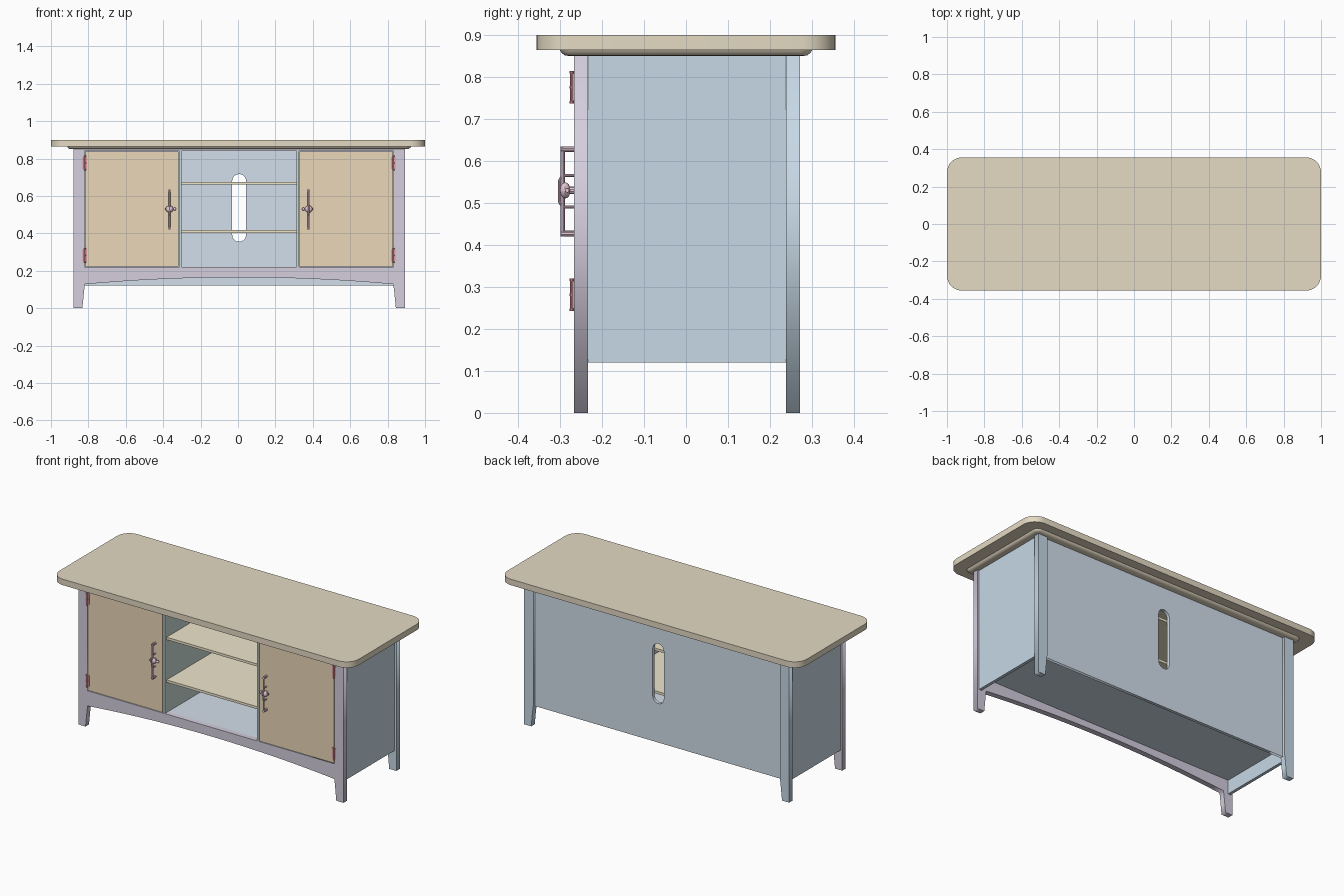
import bpy, bmesh, math
from mathutils import Vector

if "Cube" in bpy.data.objects:
    bpy.data.objects.remove(bpy.data.objects["Cube"])

CX = 0.006  # cabinet centre line


def material(name, rgb):
    m = bpy.data.materials.new(name)
    m.diffuse_color = (*rgb, 1)
    m.use_nodes = True
    m.node_tree.nodes["Principled BSDF"].inputs["Base Color"].default_value = m.diffuse_color
    return m


TAN = material("top_wood", (0.78, 0.70, 0.55))
DOOR = material("door_wood", (0.83, 0.68, 0.48))
FRAME = material("frame_paint", (0.66, 0.62, 0.73))
BLUE = material("panel_blue", (0.57, 0.69, 0.79))
BACK = material("back_blue", (0.65, 0.74, 0.83))
GREEN = material("divider_green", (0.60, 0.72, 0.68))
SHELF = material("shelf_wood", (0.86, 0.79, 0.60))
RED = material("hinge_red", (0.75, 0.32, 0.36))
PINK = material("handle_pink", (0.80, 0.58, 0.68))


def add(name, bm, mat, smooth=False):
    bmesh.ops.recalc_face_normals(bm, faces=bm.faces)
    me = bpy.data.meshes.new(name)
    bm.to_mesh(me)
    bm.free()
    me.materials.append(mat)
    ob = bpy.data.objects.new(name, me)
    bpy.context.collection.objects.link(ob)
    if smooth:
        bpy.context.view_layer.objects.active = ob
        ob.select_set(True)
        bpy.ops.object.shade_smooth_by_angle(angle=math.radians(35))
        ob.select_set(False)
    return ob


def box(name, x, y, z, mat):
    """Box from ranges; x is measured from the cabinet centre."""
    bm = bmesh.new()
    bmesh.ops.create_cube(bm, size=1)
    for v in bm.verts:
        v.co = [(r[0] + r[1]) / 2 + c * abs(r[1] - r[0]) for r, c in zip((x, y, z), v.co)]
        v.co.x += CX
    return add(name, bm, mat)


def plate(name, loops, y, mat):
    """Upright plate cut from xz outlines (inner loops become holes)."""
    cu = bpy.data.curves.new(name, 'CURVE')
    cu.dimensions, cu.fill_mode = '2D', 'BOTH'
    cu.extrude = (y[1] - y[0]) / 2
    for pts in loops:
        sp = cu.splines.new('POLY')
        sp.points.add(len(pts) - 1)
        for p, (a, b) in zip(sp.points, pts):
            p.co = (a, b, 0, 1)
        sp.use_cyclic_u = True
    tmp = bpy.data.objects.new("tmp", cu)
    bm = bmesh.new()
    me = bpy.data.meshes.new_from_object(tmp)
    bm.from_mesh(me)
    bpy.data.objects.remove(tmp)
    bpy.data.meshes.remove(me)
    bmesh.ops.remove_doubles(bm, verts=bm.verts, dist=1e-5)
    for v in bm.verts:
        a, b, c = v.co
        v.co = (a + CX, (y[0] + y[1]) / 2 - c, b)
    return add(name, bm, mat)


def rounded(hx, hy, r, n=8):
    pts = []
    for k, (sx, sy) in enumerate(((1, 1), (-1, 1), (-1, -1), (1, -1))):
        for i in range(n + 1):
            a = (k + i / n) * math.pi / 2
            pts.append((sx * (hx - r) + r * math.cos(a), sy * (hy - r) + r * math.sin(a)))
    return pts


def loft(name, rings, mat, cx=0):
    """Stack of rounded rectangles (half x, half y, radius, z)."""
    bm = bmesh.new()
    rows = [[bm.verts.new((x + cx, y, z)) for x, y in rounded(hx, hy, r)] for hx, hy, r, z in rings]
    for lo, hi in zip(rows, rows[1:]):
        for i in range(len(lo)):
            j = (i + 1) % len(lo)
            bm.faces.new((lo[i], lo[j], hi[j], hi[i]))
    bm.faces.new(rows[0])
    bm.faces.new(rows[-1])
    return add(name, bm, mat, True)


def tube(bm, pts, r, n=10):
    """Straight capped rods along a path, with balls at the bends."""
    pts = [Vector((p[0] + CX, p[1], p[2])) for p in pts]
    for a, b in zip(pts, pts[1:]):
        rot = (b - a).to_track_quat('Z', 'Y').to_matrix().to_4x4()
        rot.translation = (a + b) / 2
        bmesh.ops.create_cone(bm, cap_ends=True, segments=n, radius1=r, radius2=r,
                              depth=(b - a).length, matrix=rot)
    for p in pts[1:-1]:
        ball(bm, p, r)


def ball(bm, p, r, scale=(1, 1, 1)):
    vs = bmesh.ops.create_uvsphere(bm, u_segments=12, v_segments=8, radius=r)['verts']
    for v in vs:
        v.co = Vector(p) + Vector([c * s for c, s in zip(v.co, scale)])


# Table top and moulding beneath it
loft("table_top", [(1.0, 0.356, 0.08, 0.864), (1.0, 0.356, 0.08, 0.9)], TAN)
loft("top_moulding", [(0.897, 0.278, 0.012, 0.85), (0.908, 0.289, 0.02, 0.852),
                      (0.916, 0.297, 0.028, 0.858), (0.92, 0.301, 0.032, 0.865)], TAN, CX)

# Front frame with tapered legs and arched bottom rail
leg = [(-0.886, 0), (-0.838, 0), (-0.833, 0.05), (-0.828, 0.10), (-0.824, 0.128)]
arch = [(0.824 * t / 12, 0.128 + 0.037 * (1 - (t / 12) ** 2)) for t in range(-11, 12)]
outline = leg + arch + [(-x, z) for x, z in reversed(leg)] + [(0.886, 0.85), (-0.886, 0.85)]
opening = [(-0.826, 0.22), (0.826, 0.22), (0.826, 0.84), (-0.826, 0.84)]
plate("front_frame", [outline, opening], (-0.267, -0.234), FRAME)

# Back panel with cable slot
slot = [(0.037 * math.cos(a), (0.68 if k == 0 else 0.392) + 0.037 * math.sin(a))
        for k in (0, 1) for a in [math.pi * (k + i / 10) for i in range(11)]]
plate("back_panel", [[(-0.83, 0.12), (0.83, 0.12), (0.83, 0.85), (-0.83, 0.85)], slot],
      (0.238, 0.256), BACK)

# Floor and open shelves
box("floor_panel", (-0.856, 0.856), (-0.234, 0.238), (0.203, 0.22), BACK)
for i, z in enumerate((0.402, 0.66)):
    box(f"shelf_{i + 1}", (-0.308, 0.308), (-0.25, 0.238), (z, z + 0.015), SHELF)

for s, side in ((-1, "left"), (1, "right")):
    # Carcass sides, dividers, rear legs and doors
    box(f"side_panel_{side}", sorted((s * 0.856, s * 0.874)), (-0.234, 0.238), (0.12, 0.85), BLUE)
    box(f"divider_{side}", sorted((s * 0.308, s * 0.32)), (-0.266, 0.238), (0.22, 0.84), GREEN)
    rear = [(-s * x, z) for x, z in leg] + [(s * 0.824, 0.85), (s * 0.886, 0.85)]
    plate(f"rear_leg_{side}", [rear], (0.238, 0.272), BLUE)
    box(f"door_{side}", sorted((s * 0.323, s * 0.823)), (-0.266, -0.248), (0.223, 0.837), DOOR)

    # Hinges: two leaves and a barrel with end caps
    for z, level in ((0.2815, "lower"), (0.776, "upper")):
        hx = s * 0.8245
        box(f"hinge_leaf_{level}_{side}", (hx - 0.012, hx + 0.012), (-0.27, -0.265),
            (z - 0.033, z + 0.033), RED)
        bm = bmesh.new()
        tube(bm, [(hx, -0.272, z - 0.039), (hx, -0.272, z + 0.039)], 0.004)
        for e in (-0.036, 0, 0.036):
            tube(bm, [(hx, -0.272, z + e - 0.003), (hx, -0.272, z + e + 0.003)], 0.0052)
        add(f"hinge_barrel_{level}_{side}", bm, RED, True)

    # Door handle: long bar, centre grip, knob and latch stub
    hx = s * 0.372
    bm = bmesh.new()
    tube(bm, [(hx, -0.294, 0.42), (hx, -0.294, 0.635)], 0.0055)
    for z in (0.427, 0.628):
        tube(bm, [(hx, -0.298, z), (hx, -0.264, z)], 0.007)
    tube(bm, [(hx, -0.266, 0.566), (hx, -0.294, 0.566), (hx, -0.302, 0.552),
              (hx, -0.302, 0.504), (hx, -0.294, 0.49), (hx, -0.266, 0.49)], 0.0035)
    ball(bm, (hx + CX, -0.288, 0.53), 0.016, (1.25, 0.8, 1.2))
    tube(bm, [(hx, -0.288, 0.53), (hx, -0.264, 0.53)], 0.009)
    tube(bm, [(hx + s * 0.024, -0.283, 0.53), (hx - s * 0.028, -0.283, 0.53)], 0.005)
    ball(bm, (hx - s * 0.028 + CX, -0.283, 0.53), 0.008)
    add(f"door_handle_{side}", bm, PINK, True)
